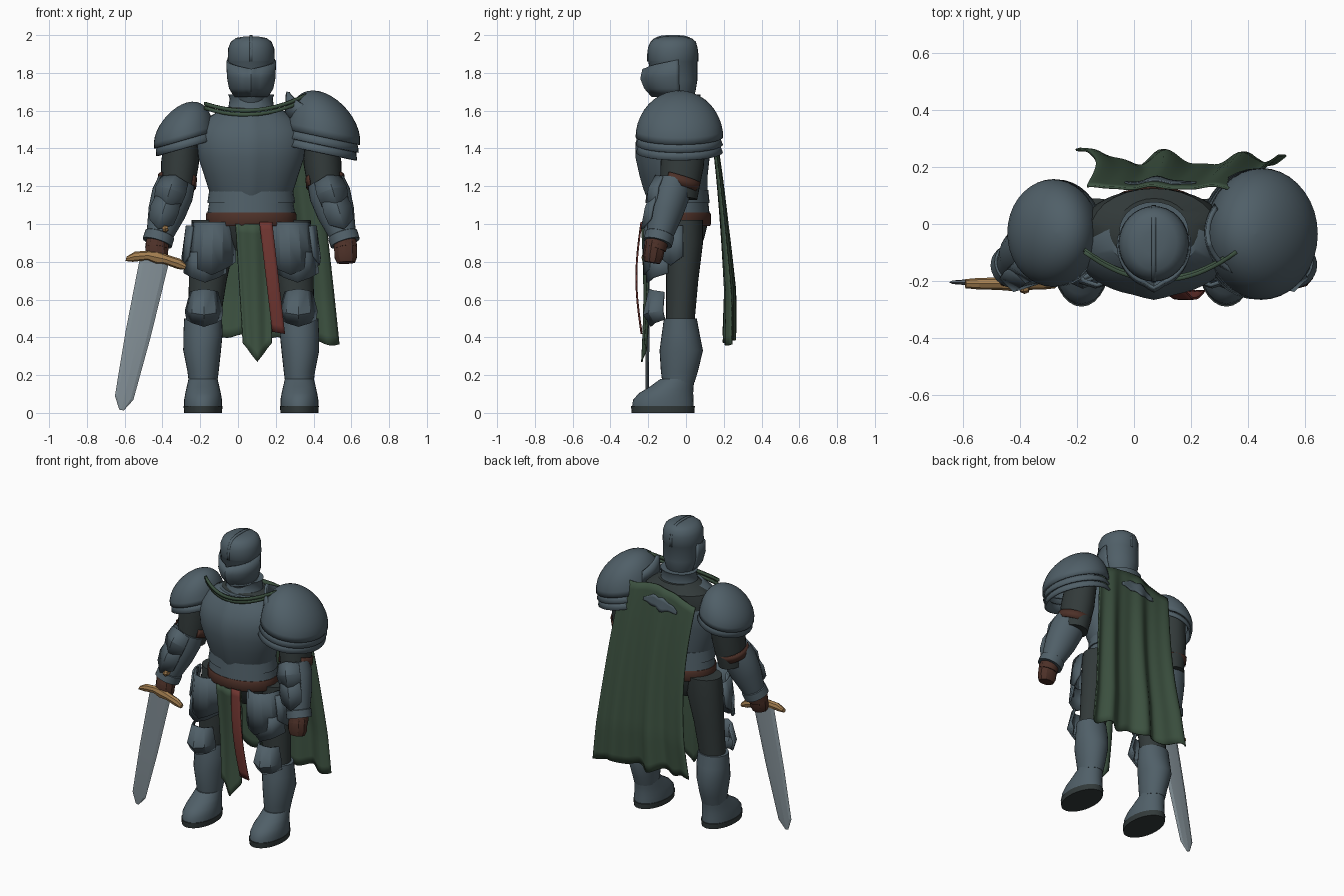
import bpy, bmesh, math
from mathutils import Vector, Matrix

CX = 0.07  # body centre line


def mat(name, *rgb):
    m = bpy.data.materials.new(name)
    m.diffuse_color = (*rgb, 1)
    return m


STEEL = mat("steel", .080, .115, .138)
DARK = mat("dark_cloth", .032, .042, .042)
GREEN = mat("green_cloth", .046, .084, .052)
BROWN = mat("leather", .074, .030, .021)
RED = mat("red_cloth", .16, .036, .03)
GOLD = mat("brass", .37, .21, .08)
BLADE = mat("blade_steel", .23, .28, .31)


def finish(name, verts, faces, m, thick=0, angle=35):
    me = bpy.data.meshes.new(name)
    me.from_pydata(verts, [], faces)
    bm = bmesh.new()
    bm.from_mesh(me)
    bmesh.ops.recalc_face_normals(bm, faces=bm.faces)
    bm.to_mesh(me)
    bm.free()
    me.materials.append(m)
    me.shade_smooth()
    me.set_sharp_from_angle(angle=math.radians(angle))
    ob = bpy.data.objects.new(name, me)
    bpy.context.collection.objects.link(ob)
    if thick:
        mod = ob.modifiers.new("thickness", 'SOLIDIFY')
        mod.thickness, mod.offset = thick, 0
    return ob


def loft(name, rings, m, arc=None, n=28, M=None, thick=0, caps=(0, -1), angle=35, ridge=0):
    """Rings are (x, y, z, rx, ry[, dip]); angle 0 faces the front (-y)."""
    M = M or Matrix()
    closed = arc is None
    a0, a1 = arc or (-180, 180)
    k = n if closed else n + 1
    vs = []
    for r in rings:
        x, y, z, rx, ry = r[:5]
        dip = r[5] if len(r) > 5 else 0
        for j in range(k):
            a = math.radians(a0 + (a1 - a0) * j / n)
            t = abs(2 * j / n - 1)
            push = ridge * max(0, 1 - abs(math.sin(a)) * 4) if math.cos(a) > 0 else 0
            vs.append(M @ Vector((x + rx * math.sin(a), y - ry * math.cos(a) - push, z - dip * (1 - t))))
    fs = [(i * k + j, i * k + (j + 1) % k, (i + 1) * k + (j + 1) % k, (i + 1) * k + j)
          for i in range(len(rings) - 1) for j in range(n)]
    if closed:
        for c in caps:
            b = (c % len(rings)) * k
            fs.append(tuple(range(b, b + k)))
    return finish(name, vs, fs, m, thick, angle)


def axis(p0, p1):
    """Frame whose z runs from p0 (0) to p1 (1)."""
    p0, p1 = Vector(p0), Vector(p1)
    d = p1 - p0
    z = d.normalized()
    x = Vector((0, 1, 0)).cross(z).normalized()
    R = Matrix((x, z.cross(x), d)).transposed().to_4x4()
    return Matrix.Translation(p0) @ R


def sheet(name, f, m, nu, nv, thick=.008):
    vs = [f(i / nu, j / nv) for j in range(nv + 1) for i in range(nu + 1)]
    w = nu + 1
    fs = [(j * w + i, j * w + i + 1, j * w + w + i + 1, j * w + w + i) for j in range(nv) for i in range(nu)]
    return finish(name, vs, fs, m, thick, 50)


def body(rows):
    return [(CX, cy, z, rx, ry) for z, cy, rx, ry in rows]


# torso
loft("undersuit", body([(1.35, -.03, .24, .13), (1.5, -.02, .255, .145), (1.57, -.015, .22, .14),
                        (1.62, -.02, .13, .11)]), DARK)
loft("breastplate", body([(1.15, -.045, .212, .155), (1.19, -.05, .228, .165), (1.26, -.06, .25, .175),
                          (1.35, -.065, .28, .19), (1.43, -.065, .288, .19), (1.5, -.06, .275, .175),
                          (1.56, -.05, .23, .145), (1.605, -.04, .16, .12)]), STEEL, n=48, ridge=.012)
for i, z in enumerate((1.05, 1.11)):
    loft(f"waist_band_{i}", body([(z, -.045, .233, .17), (z + .07, -.045, .222, .163)]), STEEL)
loft("belt", body([(.99, -.045, .236, .172), (1.0, -.045, .24, .178), (1.05, -.045, .24, .178),
                   (1.06, -.045, .236, .172)]), BROWN)
loft("pelvis", body([(.86, -.03, .16, .09), (.92, -.035, .215, .13), (1.0, -.04, .225, .155)]), DARK)
loft("gorget", body([(1.57, -.035, .15, .125), (1.61, -.03, .122, .105), (1.665, -.025, .114, .095),
                     (1.685, -.025, .122, .103)]), STEEL)

# helmet
loft("helmet", body([(1.64, -.05, .075, .075), (1.70, -.05, .1, .1), (1.76, -.06, .119, .12),
                     (1.86, -.07, .123, .13), (1.865, -.07, .125, .133), (1.93, -.07, .122, .132),
                     (1.965, -.068, .108, .12), (1.985, -.067, .08, .095), (1.993, -.067, .035, .045)]), STEEL, n=32)
loft("visor", [(CX, -.06, 1.675, .085, .1, 0), (CX, -.07, 1.72, .112, .13, 0),
               (CX, -.075, 1.78, .123, .145, .01), (CX, -.075, 1.87, .125, .134, .05)],
     STEEL, arc=(-105, 105), thick=.012, ridge=.016)


# crest ridge runs over the skull
def crest(u, v):
    c, s = math.cos(v * math.pi), math.sin(v * math.pi)
    return (CX + (u - .5) * .016, -.07 - .13 * math.copysign(abs(c) ** .6, c), 1.86 + .134 * s ** .6)


sheet("crest", crest, STEEL, 1, 24, .012)


# pauldrons: domes leaning towards the neck, with layered rims below
def pauldron(side, c, rx, ry, rz, tilt, lean, rims):
    M = Matrix.Translation(c) @ Matrix.Rotation(math.radians(tilt), 4, 'Y')
    dome = [(lean * math.sin(a) ** 1.5, 0, rz * math.sin(a), rx * math.cos(a), ry * math.cos(a))
            for a in [math.radians(89 * i / 10) for i in range(11)]]
    loft(side + "_pauldron", dome, STEEL, M=M, caps=(-1,), thick=.014, n=36)
    for i in range(rims):
        z = -.012 - .042 * i
        loft(f"{side}_pauldron_rim_{i}", [(0, 0, z - .03, rx * 1.02, ry), (0, 0, z + .004, rx * .96, ry * .94),
             (0, 0, z + .02, rx * .86, ry * .84)], STEEL, M=M, caps=(), thick=.012, n=36)


pauldron("right", (-.283, -.032, 1.445), .16, .183, .18, -16, .065, 1)
pauldron("left", (.448, -.035, 1.46), .195, .225, .227, 12, -.07, 2)
loft("neck_guard", [(.44, -.03, 1.56, .185, .17, 0), (.42, -.03, 1.63, .16, .15, -.07)],
     STEEL, arc=(-125, -25), thick=.016)

# arms and legs
for s, side in ((-1, "right"), (1, "left")):
    def P(dx, y, z):
        return (CX + s * dx, y, z)

    def limb(name, rows, m, **k):
        return loft(f"{side}_{name}", [(CX + s * r[0], *r[1:]) for r in rows], m, **k)

    # arm
    loft(side + "_upper_arm", [(0, 0, 0, .09, .11), (0, 0, .5, .1, .115), (0, 0, 1, .085, .1)], DARK,
         M=axis(P(.36, 0, 1.5), P(.395, -.04, 1.14)))
    loft(side + "_elbow_strap", [(0, 0, 0, .1, .108), (0, 0, 1, .1, .106)], BROWN, arc=(55, 305), thick=.008,
         M=axis(P(.39, -.03, 1.25), P(.395, -.045, 1.2)))
    F = axis(P(.397, -.065, 1.22), P(.498, -.15, .9))
    loft(side + "_vambrace", [(0, 0, 0, .1, .098), (0, 0, .2, .11, .102), (0, 0, .5, .1, .092), (0, 0, .85, .073, .072),
                              (0, 0, .86, .08, .078), (0, 0, 1, .08, .078)], STEEL, M=F)
    for i, (t0, t1, w) in enumerate(((.02, .4, 46), (.32, .72, 42))):
        tm = (t0 + t1) / 2
        loft(f"{side}_elbow_plate_{i}", [(0, 0, t0, .1, .1, .05), (0, 0, tm, .114, .118 - .01 * i, 0),
             (0, 0, t1, .1, .1, -.14)], STEEL, arc=(-w - s * 10, w - s * 10), n=2, M=F, thick=.012, angle=15)
    loft(side + "_wrist", [(0, 0, 0, .06, .06), (0, 0, 1, .062, .06)], BROWN,
         M=axis(P(.49, -.14, .95), P(.5, -.165, .87)))
    loft(side + "_fist", [(0, 0, 0, .05, .05), (0, 0, .15, .063, .056), (0, 0, .75, .063, .054), (0, 0, 1, .05, .042)],
         BROWN, n=10, M=axis(P(.497, -.16, .92), P(.502, -.18, .795)), angle=30)

    # leg
    limb("thigh", [(.2, -.01, 1.02, .115, .1), (.205, -.01, .9, .12, .1), (.23, -.02, .7, .1, .085),
                   (.25, -.03, .48, .085, .075)], DARK)
    limb("greave", [(.255, -.04, .16, .075, .085), (.255, -.035, .22, .083, .098), (.26, -.025, .33, .1, .115),
                    (.255, -.028, .42, .104, .1), (.255, -.03, .5, .1, .087)], STEEL)
    limb("boot", [(.255, -.122, .035, .1, .163), (.255, -.12, .07, .1, .16), (.255, -.105, .105, .094, .143),
                  (.255, -.075, .14, .086, .115), (.255, -.045, .18, .077, .09)], STEEL)
    limb("sole", [(.255, -.122, 0, .1, .166), (.255, -.122, .036, .103, .169)], DARK)
    # knee cap with a pointed lower edge
    limb("knee_plate", [(.25, -.09, .495, .09, .09, .035), (.25, -.09, .54, .098, .13, .02),
                        (.25, -.09, .64, .07, .1, -.015)],
         STEEL, arc=(-75, 75), n=4, thick=.016, angle=20)
    # hanging hip plates
    limb("hip_plate", [(.2, -.04, 1.01, .113, .175), (.205, -.04, .88, .124, .18), (.21, -.04, .8, .128, .178, .07)],
         STEEL, arc=(-72, 72), n=6, thick=.014, angle=20)
    limb("hip_plate_lower", [(.235, -.04, .85, .11, .16), (.245, -.04, .74, .115, .165, .05)],
         STEEL, arc=(-70, 70), n=4, thick=.014, angle=20)
    limb("hip_plate_side", [(.21, -.03, .99, .13, .17), (.225, -.03, .83, .137, .175, .05)],
         STEEL, arc=(50, 95) if s > 0 else (-95, -50), n=4, thick=.014, angle=20)

# sword
loft("blade", [(0, 0, 0, .078, .012), (0, 0, .5, .068, .011), (0, 0, .92, .05, .009), (0, 0, 1, .012, .003)],
     BLADE, n=8, M=axis((-.44, -.205, .82), (-.617, -.205, .015)), angle=8)
loft("guard", [(.035, 0, 0, .012, .016), (.015, 0, .12, .028, .02), (-.008, 0, .35, .026, .022), (-.008, 0, .5, .036, .026),
               (-.008, 0, .65, .026, .022), (.0, 0, .88, .028, .02), (.008, 0, 1, .014, .016)],
     GOLD, n=8, M=axis((-.585, -.21, .85), (-.275, -.21, .78)), angle=20)
loft("pommel", [(0, 0, 0, .012, .02), (0, 0, .5, .022, .026), (0, 0, 1, .012, .02)], GOLD, n=8,
     M=axis((-.40, -.22, .972), (-.37, -.22, .978)))


# cloth
def cape(u, v):
    x0, x1 = -.165 + .05 * math.sin(v * math.pi) - .04 * v, .38 + .155 * v ** .8
    fold = math.sin(u * 17 + .6) * .6 + math.sin(u * 31 + 1.5) * .25
    y = .158 + (.095 - .025 * u) * v ** .9 + fold * (.008 + .038 * v) - .03 * (1 - v) ** 3
    y += .05 * v * max(0, (u - .85) / .15) - .02 * max(0, v - .8) / .2
    top = 1.56 + .05 * u - .05 * math.cos(u * 6.28) * .5
    low = .42 - .055 * u + .012 * math.sin(u * 25)
    return (x0 + (x1 - x0) * u, y, top + (low - top) * v)


# steel showing through a ragged tear in the upper cape
def back_patch(u, v):
    h = .008 + .032 * math.sin(u * math.pi) * (.8 + .2 * math.sin(u * 19))
    x, y, z = cape(.22 + .45 * u, .085 + (v - .5) * 2 * h)
    return (x, y + .006, z)


def tabard(u, v):
    w = .095 - .02 * v
    x = CX + .012 + .02 * v + (u - .5) * 2 * w
    low = .27 + .1 * abs(2 * u - 1)
    return (x, -.222 - .012 * math.cos((u - .5) * 9) + .012 * math.sin(v * 3.1), 1.0 + (low - 1.0) * v)


sheet("cape", cape, GREEN, 48, 24)
sheet("back_patch", back_patch, STEEL, 16, 4, .006)
sheet("tabard", tabard, GREEN, 12, 14)
sheet("sash", lambda u, v: (.113 + .068 * v + .068 * u, -.235 - .027 * math.sin(v * 3.14) - .008 * u * (1 - u),
      1.01 - .58 * v - .012 * u * v), RED, 4, 14)
for i in range(2):
    sheet(f"scarf_band_{i}", lambda u, v: (
        -.175 + .535 * u, -.19 + .1 * (2 * u - 1) ** 2 - .008 * i,
        1.58 + .022 * i + .045 * (2 * u - 1) ** 2 + .045 * u * u - .02 * v), GREEN, 20, 1, .014)
